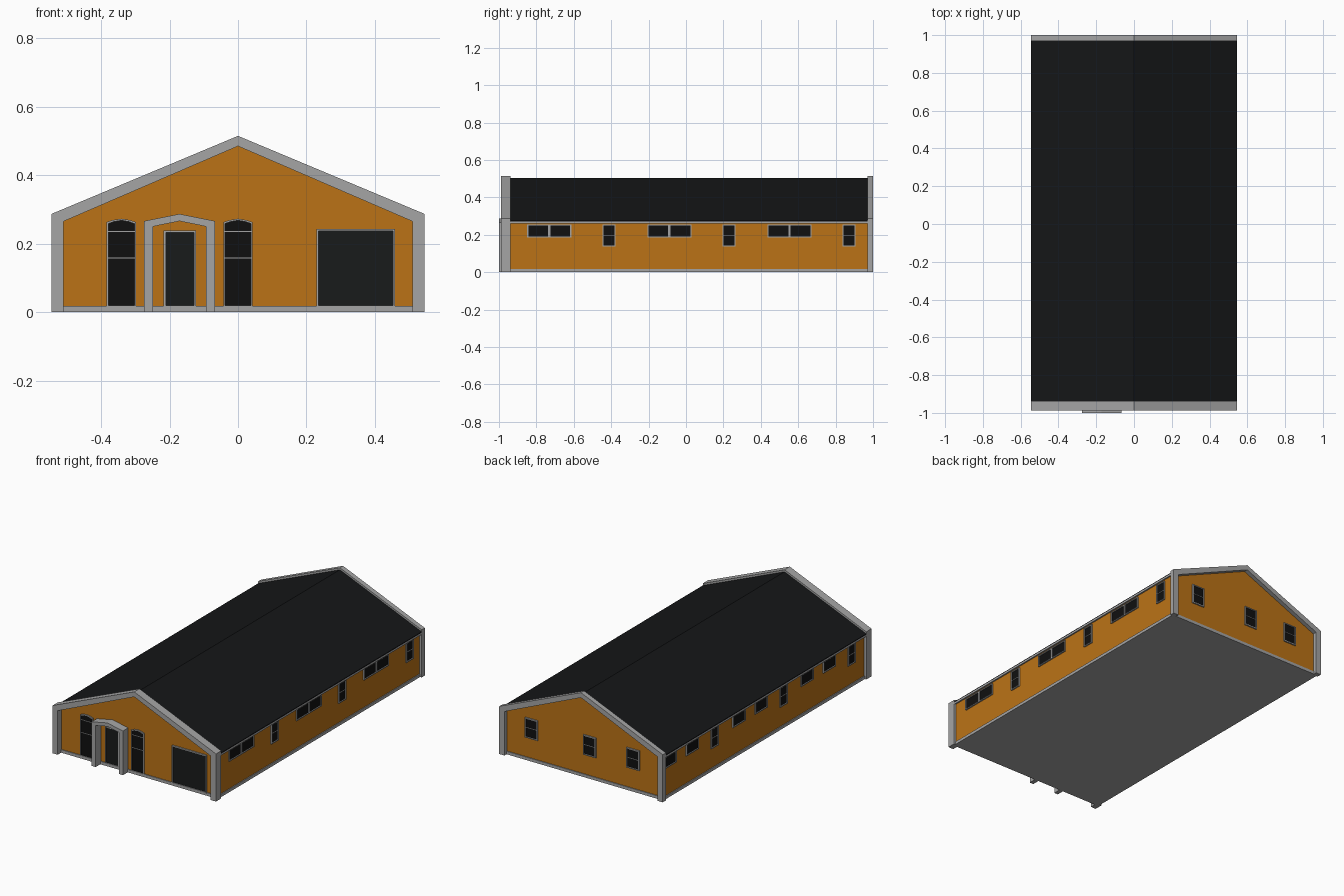
import bpy, bmesh
from mathutils import Vector

if "Cube" in bpy.data.objects:
    bpy.data.objects.remove(bpy.data.objects["Cube"])


def material(name, rgb):
    m = bpy.data.materials.new(name)
    m.diffuse_color = (*rgb, 1)
    m.use_nodes = True
    m.node_tree.nodes["Principled BSDF"].inputs["Base Color"].default_value = m.diffuse_color
    return m


ORANGE = material("orange_wall", (0.497, 0.171, 0.008))
GREY = material("grey_trim", (0.376, 0.376, 0.376))
ROOF = material("dark_roof", (0.0075, 0.008, 0.009))
GLASS = material("dark_glass", (0.005, 0.005, 0.005))
DOOR = material("dark_door", (0.0095, 0.0105, 0.011))

# Each wall maps (u along wall, z, d outward) to world space
WALLS = {
    "front": lambda u, z, d: Vector((u, -0.95 - d, z)),
    "back": lambda u, z, d: Vector((u, 0.975 + d, z)),
    "right": lambda u, z, d: Vector((0.53 + d, u, z)),
    "left": lambda u, z, d: Vector((-0.53 - d, u, z)),
}


def finish(name, bm, mat):
    bmesh.ops.recalc_face_normals(bm, faces=bm.faces)
    me = bpy.data.meshes.new(name)
    bm.to_mesh(me)
    bm.free()
    me.materials.append(mat)
    ob = bpy.data.objects.new(name, me)
    bpy.context.collection.objects.link(ob)
    return ob


def prism(name, pts, d0, d1, wall="front", mat=GREY):
    """Extrude a (u, z) outline from depth d0 to d1."""
    f = WALLS[wall]
    bm = bmesh.new()
    a = [bm.verts.new(f(u, z, d0)) for u, z in pts]
    b = [bm.verts.new(f(u, z, d1)) for u, z in pts]
    bm.faces.new(a)
    bm.faces.new(b)
    for i in range(len(pts)):
        j = (i + 1) % len(pts)
        bm.faces.new((a[i], a[j], b[j], b[i]))
    return finish(name, bm, mat)


def band(name, outer, inner, d0, d1, wall="front", closed=True, mat=GREY):
    """Band of constant depth between two matching outlines."""
    f = WALLS[wall]
    bm = bmesh.new()
    secs = []
    for o, i in zip(outer, inner):
        secs.append([bm.verts.new(f(*p, d)) for p, d in
                     ((o, d0), (o, d1), (i, d1), (i, d0))])
    n = len(secs)
    for k in range(n if closed else n - 1):
        p, q = secs[k], secs[(k + 1) % n]
        for s in range(4):
            t = (s + 1) % 4
            bm.faces.new((p[s], p[t], q[t], q[s]))
    if not closed:
        bm.faces.new(secs[0])
        bm.faces.new(secs[-1])
    return finish(name, bm, mat)


def rect(u0, u1, z0, z1):
    return [(u0, z0), (u1, z0), (u1, z1), (u0, z1)]


def gable(hw, eave, apex, c=0, base=0):
    return [(c - hw, base), (c - hw, eave), (c, apex), (c + hw, eave), (c + hw, base)]


def opening(name, wall, pts, bars=(), mat=GLASS, t=0.006):
    """Pane with a surrounding trim and optional horizontal bars."""
    us, zs = [p[0] for p in pts], [p[1] for p in pts]
    cu, cz = (min(us) + max(us)) / 2, (min(zs) + max(zs)) / 2
    hu, hz = max(us) - cu, max(zs) - cz
    inner = [(cu + (u - cu) * (1 - t / hu), cz + (z - cz) * (1 - t / hz)) for u, z in pts]
    prism(name + "_pane", inner, -0.005, 0.003, wall, mat)
    band(name + "_trim", pts, inner, -0.005, 0.008, wall)
    for z in bars:
        prism(name + "_bar", rect(cu - hu + t, cu + hu - t, z - 0.0015, z + 0.0015),
              0, 0.006, wall)


# Main body, floor slab
prism("walls", gable(0.53, 0.266, 0.488, base=0.01), 0, -1.925, mat=ORANGE)
prism("floor_slab", rect(-0.535, 0.535, 0, 0.018), 0.005, -1.93)

# Roof covering with grey eave layer under it
top = [(-0.545, 0.275), (0, 0.503), (0.545, 0.275)]


def lower(dz):
    return [(u, z - dz) for u, z in top]


band("roof", top, lower(0.005), -0.01, -1.92, closed=False, mat=ROOF)
band("roof_eaves", lower(0.005), lower(0.016), -0.01, -1.92, closed=False)

# Gable frames at both ends and the entrance portal
outer, inner = gable(0.545, 0.287, 0.515), gable(0.51, 0.265, 0.485)
band("front_gable_frame", outer, inner, -0.012, 0.038, closed=False)
band("back_gable_frame", outer, inner, -0.005, 0.025, "back", closed=False)
band("entrance_portal", gable(0.104, 0.266, 0.287, -0.171),
     gable(0.078, 0.25, 0.266, -0.171), -0.005, 0.05, closed=False)

# Front doors
opening("entrance_door", "front", rect(-0.217, -0.123, 0.014, 0.239), mat=DOOR)
opening("garage_door", "front", rect(0.229, 0.459, 0.014, 0.243), mat=DOOR)

# Arched front windows
for c in (-0.341, 0):
    arch = [(c - 0.043, 0.015), (c + 0.043, 0.015), (c + 0.043, 0.263), (c + 0.025, 0.269),
            (c, 0.273), (c - 0.025, 0.269), (c - 0.043, 0.263)]
    opening("arched_window", "front", arch, (0.158, 0.235), t=0.005)


def tall(wall, c, w=0.07):
    opening(wall + "_tall_window", wall, rect(c - w / 2, c + w / 2, 0.136, 0.256), (0.197,))


def wide(wall, c):
    opening(wall + "_wide_window", wall, rect(c - 0.059, c + 0.059, 0.185, 0.256))


# Right side: pairs of wide windows and tall windows between them
for c in (-0.731, -0.089, 0.553):
    wide("right", c - 0.059)
    wide("right", c + 0.059)
    tall("right", c + 0.319)

# Left side: two wide windows then a tall one, repeated
for c in (0.489, -0.167, -0.815):
    wide("left", c + 0.425)
    wide("left", c + 0.213)
    tall("left", c)

# Back windows
for c in (0.345, -0.043, -0.332):
    tall("back", c, 0.085)
